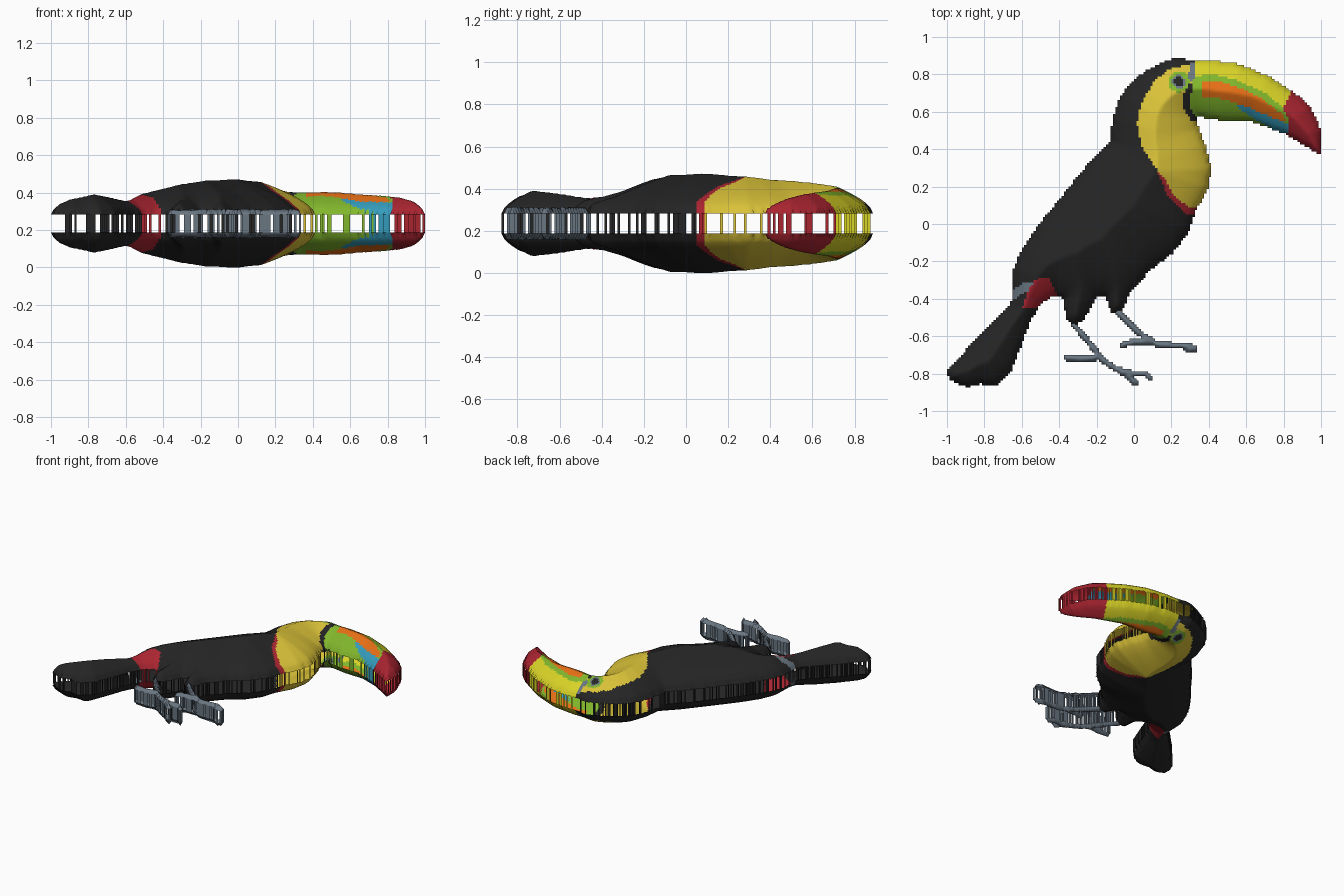
import bpy, bmesh, math, random
from mathutils import Vector

if "Cube" in bpy.data.objects:
    bpy.data.objects.remove(bpy.data.objects["Cube"])

random.seed(4)
CELL = 0.0125          # size of the steps along the silhouette
MID, EDGE = 0.235, 0.0475   # mid plane height, half thickness of the rim

COLOURS = {
    "black": (0.018, 0.018, 0.018), "golden_yellow": (0.70, 0.54, 0.04),
    "lemon_yellow": (0.70, 0.66, 0.02), "leaf_green": (0.22, 0.47, 0.025),
    "orange": (0.80, 0.16, 0.008), "blue": (0.035, 0.33, 0.50),
    "red": (0.40, 0.018, 0.03), "slate_grey": (0.14, 0.18, 0.22),
}
NAMES = list(COLOURS)
MATS = []
for n, c in COLOURS.items():
    m = bpy.data.materials.new(n)
    m.diffuse_color = (*c, 1)
    m.use_nodes = True
    m.node_tree.nodes["Principled BSDF"].inputs["Base Color"].default_value = m.diffuse_color
    MATS.append(m)

# Bird silhouette, from the beak base over the back, tail, thighs, breast and beak
OUTLINE = [
    (.32, .875), (.215, .89), (.11, .845), (.015, .785), (-.07, .69), (-.115, .56),
    (-.13, .44), (-.225, .345), (-.32, .23), (-.41, .12), (-.515, -.01), (-.60, -.135),
    (-.645, -.24), (-.65, -.39), (-.66, -.43), (-.77, -.535), (-.895, -.67), (-1, -.78),
    (-.99, -.835), (-.89, -.875), (-.825, -.855), (-.735, -.865), (-.655, -.785),
    (-.61, -.67), (-.56, -.535), (-.505, -.435), (-.425, -.38), (-.375, -.40),
    (-.365, -.50), (-.325, -.55), (-.27, -.515), (-.195, -.385), (-.155, -.39),
    (-.12, -.475), (-.065, -.465), (-.02, -.37), (.085, -.25), (.205, -.16),
    (.295, -.04), (.33, .07), (.395, .19), (.415, .295), (.38, .43), (.345, .51),
    (.34, .575), (.455, .555), (.62, .55), (.80, .485), (.91, .42), (1, .365),
    (1, .505), (.94, .63), (.86, .70), (.72, .79), (.565, .855), (.405, .876)]

# Legs and toes as strokes
LEGS = [
    [(-.32, -.54), (-.21, -.67), (-.19, -.71), (-.10, -.775), (0, -.80), (.06, -.80), (.09, -.825)],
    [(-.36, -.715), (-.28, -.72), (-.20, -.715)], [(-.08, -.785), (-.02, -.82), (.01, -.85)],
    [(-.09, -.47), (.0, -.56), (.06, -.605), (.13, -.645), (.29, -.65), (.325, -.67)],
    [(-.06, -.645), (.0, -.63), (.10, -.63)], [(.27, -.655), (.30, -.675)]]

# Painted areas, later ones cover earlier ones
PATCHES = [
    ("red", [(.12, .285), (.18, .155), (.25, .075), (.29, .05), (.42, .07), (.42, .3)]),
    ("golden_yellow", [(.34, .845), (.28, .85), (.2, .835), (.11, .765), (.04, .65), (.015, .535),
                       (.045, .41), (.12, .295), (.175, .225), (.21, .15), (.295, .09),
                       (.45, .1), (.5, .4), (.37, .56)]),
    ("leaf_green", [(.33, .565), (.29, .6), (.29, .7), (.32, .78), (.32, .9), (1.1, .9),
                    (1.1, .3), (.7, .4)]),
    ("lemon_yellow", [(.325, .79), (.32, .92), (.9, .9), (.85, .66), (.80, .62), (.7, .70),
                      (.55, .77), (.42, .80)]),
    ("orange", [(.36, .765), (.45, .765), (.58, .72), (.68, .67), (.79, .59), (.82, .54),
                (.7, .585), (.58, .635), (.46, .67), (.36, .68)]),
    ("blue", [(.54, .635), (.60, .63), (.70, .585), (.84, .53), (.84, .45), (.72, .52), (.64, .565)]),
    ("red", [(.86, .74), (.80, .62), (.83, .54), (.81, .45), (1.1, .3), (1.1, .7)]),
    ("red", [(-.54, -.30), (-.46, -.285), (-.41, -.38), (-.47, -.46), (-.60, -.45), (-.57, -.37)]),
    ("slate_grey", [(-.67, -.41), (-.65, -.35), (-.58, -.31), (-.53, -.31), (-.57, -.36), (-.64, -.40)]),
]
STRIPES = [("black", [(.32, .56), (.285, .61), (.28, .68), (.30, .73)], .016),
           ("slate_grey", [(.305, .78), (.315, .85)], .015)]
EYE = [("leaf_green", .056), ("slate_grey", .035), ("black", .024)]


def seg_dist(x, y, a, b):
    dx, dy = b[0] - a[0], b[1] - a[1]
    t = ((x - a[0]) * dx + (y - a[1]) * dy) / (dx * dx + dy * dy)
    t = min(1, max(0, t))
    return math.hypot(x - a[0] - t * dx, y - a[1] - t * dy)


def path_dist(x, y, pts):
    return min(seg_dist(x, y, a, b) for a, b in zip(pts, pts[1:]))


def inside(x, y, poly):
    hit = False
    for a, b in zip(poly, poly[1:] + poly[:1]):
        if (a[1] > y) != (b[1] > y) and x < a[0] + (y - a[1]) / (b[1] - a[1]) * (b[0] - a[0]):
            hit = not hit
    return hit


def body_depth(x, y):
    return path_dist(x, y, OUTLINE + OUTLINE[:1]) if inside(x, y, OUTLINE) else -1


def leg_depth(x, y):
    return .016 - min(path_dist(x, y, p) for p in LEGS) if y < -.44 and x > -.42 else -1


def body_colour(x, y):
    name = "black"
    for n, poly in PATCHES:
        if inside(x, y, poly):
            name = n
    for n, pts, r in STRIPES:
        if path_dist(x, y, pts) < r:
            name = n
    for n, r in EYE:
        if math.hypot(x - .24, y - .76) < r:
            name = n
    return name


def relief(name, depth, colour):
    """Stepped silhouette puffed up by its distance to the edge, with a slotted rim."""
    bm = bmesh.new()
    nx, ny = round(1 / CELL), round(.9 / CELL)
    cells = {(i, j) for i in range(-nx, nx) for j in range(-ny, ny)
             if depth((i + .5) * CELL, (j + .5) * CELL) > 0}
    tops, rims = {}, {}

    def top(i, j):
        if (i, j) not in tops:
            x, y = i * CELL, j * CELL
            rim = not all((i + a, j + b) in cells for a in (-1, 0) for b in (-1, 0))
            d = 0 if rim else max(.004, depth(x, y))
            tops[i, j] = bm.verts.new((x, y, EDGE + .37 * d ** .6))
        return tops[i, j]

    def rim(i, j):
        if (i, j) not in rims:
            rims[i, j] = bm.verts.new((i * CELL, j * CELL, 0))
        return rims[i, j]

    # Slots line up across the model, so it can be seen through
    open_slot = {k: random.random() < .45 for k in range(-nx, nx)}
    for i, j in sorted(cells):
        mat = NAMES.index(colour((i + .5) * CELL, (j + .5) * CELL))
        ring = [(i, j), (i + 1, j), (i + 1, j + 1), (i, j + 1)]
        f = bm.faces.new([top(*p) for p in ring])
        f.material_index, f.smooth = mat, True
        for k, (di, dj) in enumerate([(0, -1), (1, 0), (0, 1), (-1, 0)]):
            if (i + di, j + dj) in cells or open_slot[i if dj else j]:
                continue
            a, b = ring[k], ring[(k + 1) % 4]
            w = bm.faces.new([rim(*a), rim(*b), top(*b), top(*a)])
            w.material_index = mat
    for e in bm.edges:      # crisp corner between relief and rim
        if any(not f.smooth for f in e.link_faces):
            e.smooth = False
    me = bpy.data.meshes.new(name)
    bm.to_mesh(me)
    bm.free()
    for m in MATS:
        me.materials.append(m)
    ob = bpy.data.objects.new(name, me)
    ob.location.z = MID
    bpy.context.collection.objects.link(ob)
    mod = ob.modifiers.new("mirror_sides", 'MIRROR')
    mod.use_axis = (False, False, True)
    return ob


relief("bird_body", body_depth, body_colour)
relief("legs_and_toes", leg_depth, lambda x, y: "slate_grey")
